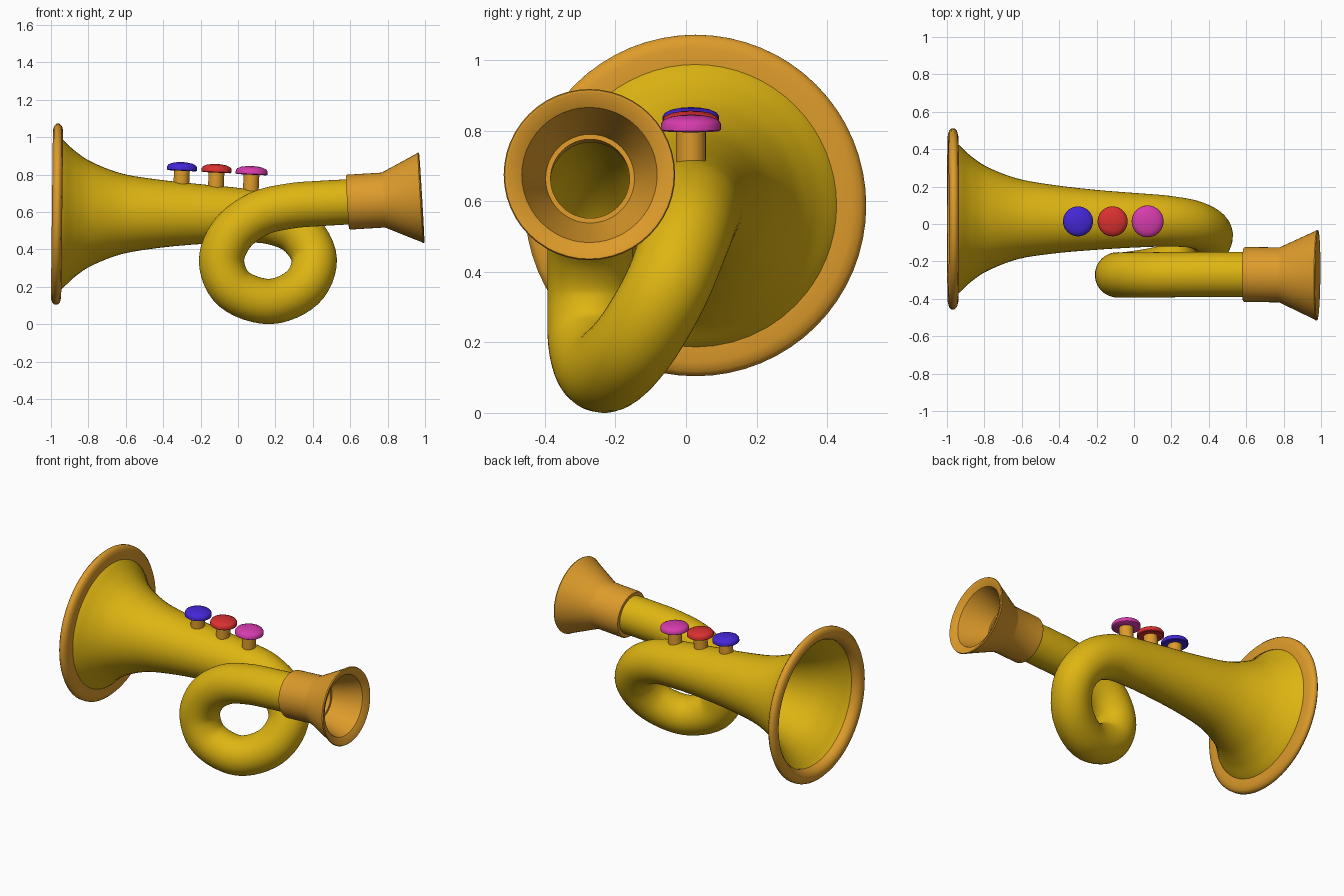
import bpy, bmesh, math
from mathutils import Vector

if "Cube" in bpy.data.objects:
    bpy.data.objects.remove(bpy.data.objects["Cube"])


def material(name, rgb):
    m = bpy.data.materials.new(name)
    m.diffuse_color = (*rgb, 1)
    m.use_nodes = True
    m.node_tree.nodes["Principled BSDF"].inputs["Base Color"].default_value = m.diffuse_color
    return m


YELLOW = material("yellow_brass", (0.73, 0.46, 0.006))
ORANGE = material("orange_brass", (0.73, 0.33, 0.024))
BLUE = material("blue", (0.06, 0.02, 0.68))
RED = material("red", (0.70, 0.03, 0.03))
PINK = material("pink", (0.68, 0.045, 0.42))


def skin(name, rings, mat, closed=False, angle=35):
    """Join rings of points into a smooth surface."""
    bm = bmesh.new()
    vr = []
    for ring in rings:
        if (ring[0] - ring[1]).length < 1e-6:
            vr.append([bm.verts.new(ring[0])] * len(ring))
        else:
            vr.append([bm.verts.new(p) for p in ring])
    n = len(rings[0])
    for k in range(len(vr) if closed else len(vr) - 1):
        a, b = vr[k], vr[(k + 1) % len(vr)]
        for i in range(n):
            j = (i + 1) % n
            quad = list(dict.fromkeys((a[i], a[j], b[j], b[i])))
            bm.faces.new(quad)
    bmesh.ops.recalc_face_normals(bm, faces=bm.faces)
    me = bpy.data.meshes.new(name)
    bm.to_mesh(me)
    bm.free()
    me.materials.append(mat)
    ob = bpy.data.objects.new(name, me)
    bpy.context.collection.objects.link(ob)
    bpy.ops.object.select_all(action='DESELECT')
    ob.select_set(True)
    bpy.context.view_layer.objects.active = ob
    bpy.ops.object.shade_smooth_by_angle(angle=math.radians(angle))
    return ob


def circle(c, u, v, r, n):
    return [c + (u * math.cos(t) + v * math.sin(t)) * r
            for t in (2 * math.pi * i / n for i in range(n))]


def lathe(name, origin, axis, profile, mat, closed=False, n=48, angle=35):
    """Revolve (distance along axis, radius) points about an axis."""
    w = Vector(axis).normalized()
    u = w.orthogonal().normalized()
    v = w.cross(u)
    o = Vector(origin)
    return skin(name, [circle(o + w * t, u, v, r, n) for t, r in profile], mat, closed, angle)


def spline(pts, steps):
    """Smooth curve through x, y, z, radius points."""
    P = [Vector(p) for p in pts]
    P = [2 * P[0] - P[1]] + P + [2 * P[-1] - P[-2]]
    out = []
    for a, b, c, d in zip(P, P[1:], P[2:], P[3:]):
        for s in range(steps):
            t = s / steps
            out.append(0.5 * (2 * b + (c - a) * t + (2 * a - 5 * b + 4 * c - d) * t * t
                              + (3 * b - a - 3 * c + d) * t ** 3))
    return out + [P[-2]]


# Horn tube: flared bell, coil, and straight lead pipe in one sweep
path = [
    (-0.98, 0.027, 0.590, 0.430), (-0.935, 0.027, 0.590, 0.395), (-0.87, 0.027, 0.590, 0.335),
    (-0.78, 0.027, 0.590, 0.276), (-0.62, 0.027, 0.590, 0.215), (-0.42, 0.025, 0.590, 0.182),
    (-0.20, 0.022, 0.588, 0.160), (0.00, 0.020, 0.582, 0.146), (0.18, 0.015, 0.562, 0.136),
    (0.33, -0.005, 0.487, 0.126), (0.408, -0.060, 0.345, 0.121), (0.345, -0.150, 0.195, 0.121),
    (0.17, -0.232, 0.121, 0.121), (-0.02, -0.268, 0.185, 0.121), (-0.088, -0.272, 0.335, 0.121),
    (-0.03, -0.272, 0.485, 0.121), (0.11, -0.272, 0.590, 0.121), (0.28, -0.270, 0.632, 0.121),
    (0.45, -0.270, 0.646, 0.121), (0.62, -0.270, 0.655, 0.120), (0.78, -0.270, 0.662, 0.115),
]
samples = spline(path, 6)
centers = [s.to_3d() for s in samples]
rings, u = [], Vector((0, 0, 1))
for i, s in enumerate(samples):
    w = (centers[min(i + 1, len(centers) - 1)] - centers[max(i - 1, 0)]).normalized()
    u = (u - w * u.dot(w)).normalized()
    rings.append(circle(centers[i], u, w.cross(u), s[3], 48))
skin("horn_tube", rings, YELLOW, angle=60)

# Rounded bell rim
lathe("bell_rim", (-0.968, 0.027, 0.588), (1, 0, -0.012),
      [(0.028, 0.400), (0.028, 0.445), (0.022, 0.470), (0.008, 0.484), (-0.008, 0.484),
       (-0.020, 0.472), (-0.027, 0.450), (-0.024, 0.428), (-0.010, 0.412), (0.010, 0.400)],
      ORANGE, closed=True, n=64, angle=50)

# Mouthpiece: sleeve, flared cup and inner step
lathe("mouthpiece", (0.585, -0.27, 0.652), (1, -0.01, 0.06),
      [(0, 0.115), (0, 0.142), (0.008, 0.147), (0.192, 0.147), (0.205, 0.153), (0.382, 0.236),
       (0.392, 0.243), (0.398, 0.240), (0.398, 0.232), (0.375, 0.192), (0.215, 0.132),
       (0.200, 0.126), (0.200, 0.112)],
      ORANGE, closed=True, n=48, angle=30)

# Three valve buttons, each a stem with a domed cap
buttons = [("blue", -0.30, 0.867, 0.080, BLUE), ("red", -0.115, 0.857, 0.080, RED),
           ("pink", 0.072, 0.846, 0.085, PINK)]
for name, x, top, r, mat in buttons:
    up = (0.045, 0, 1)
    base = (x, 0.014, top - 0.05)
    lathe(name + "_stem", base, up, [(-0.13, 0), (-0.13, 0.042), (0.012, 0.042), (0.012, 0)],
          ORANGE, n=32)
    lathe(name + "_cap", base, up,
          [(0.003, 0), (0.003, r * 0.93), (0.007, r), (0.024, r), (0.034, r * 0.92),
           (0.043, r * 0.68), (0.048, r * 0.35), (0.050, 0)], mat, n=40)
